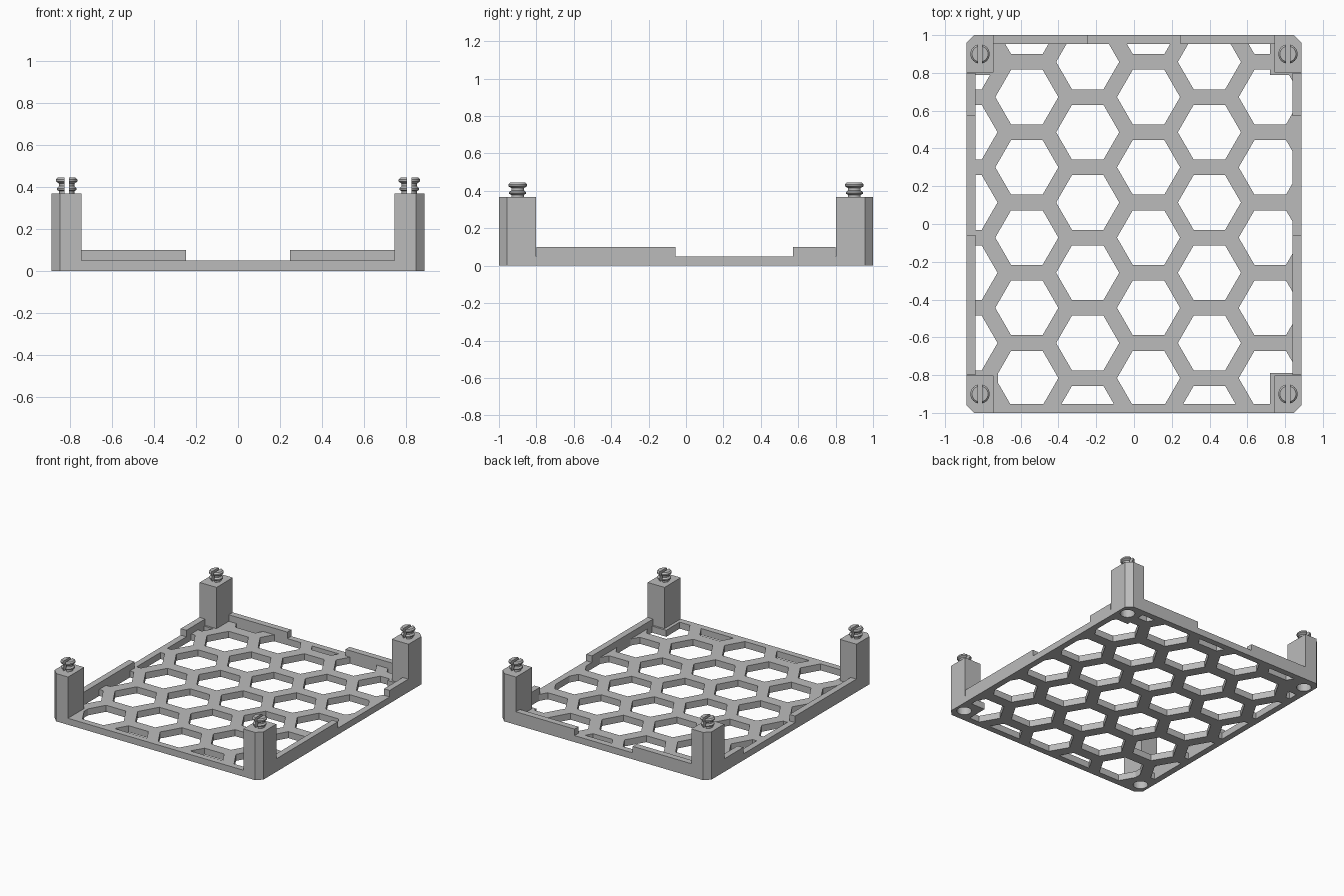
import bpy, bmesh, math
from mathutils import Vector

HX, HY, FLOOR = 0.888, 1.0, 0.05      # half sizes and floor thickness
WALL, WALL_TOP, POST_TOP = 0.048, 0.10, 0.367
PEG_X, PEG_Y = 0.815, 0.90
CORNERS = [("front_left", 1, -1), ("front_right", -1, -1),
           ("back_left", 1, 1), ("back_right", -1, 1)]

cube = bpy.data.objects.get("Cube")
if cube:
    bpy.data.objects.remove(cube, do_unlink=True)

grey = bpy.data.materials.new("plain grey")
grey.use_nodes = True
grey.diffuse_color = (0.5, 0.5, 0.5, 1)
grey.node_tree.nodes["Principled BSDF"].inputs["Base Color"].default_value = (0.5, 0.5, 0.5, 1)


def finish(name, bm):
    bmesh.ops.recalc_face_normals(bm, faces=bm.faces)
    mesh = bpy.data.meshes.new(name)
    bm.to_mesh(mesh)
    bm.free()
    mesh.materials.append(grey)
    obj = bpy.data.objects.new(name, mesh)
    bpy.context.collection.objects.link(obj)
    return obj


def add_prism(bm, points, z0, z1):
    base = bm.faces.new([bm.verts.new((x, y, z0)) for x, y in points])
    top = bmesh.ops.extrude_face_region(bm, geom=[base])["geom"]
    bmesh.ops.translate(bm, vec=(0, 0, z1 - z0),
                        verts=[g for g in top if isinstance(g, bmesh.types.BMVert)])


def prism(name, points, z0, z1):
    bm = bmesh.new()
    add_prism(bm, points, z0, z1)
    return finish(name, bm)


def box(name, x0, x1, y0, y1, z0, z1):
    return prism(name, [(x0, y0), (x1, y0), (x1, y1), (x0, y1)], z0, z1)


def ring(cx, cy, r, n):
    return [(cx + r * math.cos(math.tau * i / n), cy + r * math.sin(math.tau * i / n))
            for i in range(n)]


def activate(obj):
    bpy.ops.object.select_all(action="DESELECT")
    obj.select_set(True)
    bpy.context.view_layer.objects.active = obj


def boolean(obj, cutter, operation="DIFFERENCE"):
    mod = obj.modifiers.new("cut", "BOOLEAN")
    mod.operation, mod.object, mod.solver = operation, cutter, "EXACT"
    activate(obj)
    bpy.ops.object.modifier_apply(modifier=mod.name)


def drop(*objs):
    for o in objs:
        bpy.data.objects.remove(o, do_unlink=True)


# Floor with chamfered corners
c = 0.042
quarter = [(HX - c, HY), (HX, HY - c)]
outline = (quarter + [(x, -y) for x, y in reversed(quarter)]
           + [(-x, -y) for x, y in quarter] + [(-x, y) for x, y in reversed(quarter)])
floor = prism("honeycomb_floor", outline, 0, FLOOR)

# Honeycomb openings, kept inside the rim and away from the corner pads
PITCH, R = 0.372, 0.167
bm = bmesh.new()
for col in range(-3, 3):
    for row in range(-4, 4):
        cx = 0.077 + col * PITCH * math.sqrt(3) / 2
        cy = 0.300 + row * PITCH + (PITCH / 2 if col % 2 else 0)
        add_prism(bm, ring(cx, cy, R, 6), -0.1, 0.2)
holes = finish("hole_cutter", bm)
ix, iy, px, py = HX - WALL, HY - WALL, 0.72, 0.788
notched = [(px, iy), (px, py), (ix, py)]
region = (notched + [(x, -y) for x, y in reversed(notched)]
          + [(-x, -y) for x, y in notched] + [(-x, y) for x, y in reversed(notched)])
area = prism("area_cutter", region, -0.2, 0.3)
boolean(holes, area, "INTERSECT")
boolean(floor, holes)
drop(holes, area)

# Low walls on the back and both sides
for name, s in (("left", 1), ("right", -1)):
    xs = sorted((s * ix, s * HX))
    box(name + "_front_wall", *xs, -0.80, -0.057, FLOOR, WALL_TOP)
    box(name + "_back_wall", *xs, 0.573, 0.80, FLOOR, WALL_TOP)
    xs = sorted((s * 0.247, s * 0.745))
    box("back_wall_" + name, *xs, iy, HY, FLOOR, WALL_TOP)

# Peg profile as radius and height above the post
PROFILE = [(0, -0.01), (0.036, -0.01), (0.036, 0.012), (0.047, 0.018), (0.047, 0.026),
           (0.036, 0.036), (0.036, 0.048), (0.051, 0.058), (0.051, 0.068), (0.042, 0.077),
           (0, 0.077)]

for name, sx, sy in CORNERS:
    # Post with chamfered outer edge
    pts = [(0.745, 0.803), (HX, 0.803), (HX, HY - c), (HX - c, HY), (0.745, HY)]
    post = prism(name + "_post", [(sx * x, sy * y) for x, y in pts], FLOOR, POST_TOP)

    # Round socket underneath
    socket = prism("socket_cutter", ring(sx * PEG_X, sy * PEG_Y, 0.052, 32), -0.1, 0.09)
    boolean(post, socket)
    boolean(floor, socket)
    drop(socket)

    # Split snap peg
    bm = bmesh.new()
    verts = [bm.verts.new((r, 0, z)) for r, z in PROFILE]
    edges = [bm.edges.new(pair) for pair in zip(verts, verts[1:])]
    bmesh.ops.spin(bm, geom=verts + edges, cent=(0, 0, 0), axis=(0, 0, 1),
                   angle=math.tau, steps=32)
    bmesh.ops.remove_doubles(bm, verts=bm.verts, dist=0.0001)
    bmesh.ops.translate(bm, verts=bm.verts, vec=Vector((sx * PEG_X, sy * PEG_Y, POST_TOP)))
    peg = finish(name + "_peg", bm)
    slot = box("slot_cutter", sx * PEG_X - 0.011, sx * PEG_X + 0.011,
               sy * PEG_Y - 0.1, sy * PEG_Y + 0.1, POST_TOP, POST_TOP + 0.2)
    boolean(peg, slot)
    drop(slot)
    activate(peg)
    bpy.ops.object.shade_smooth_by_angle(angle=math.radians(25))
